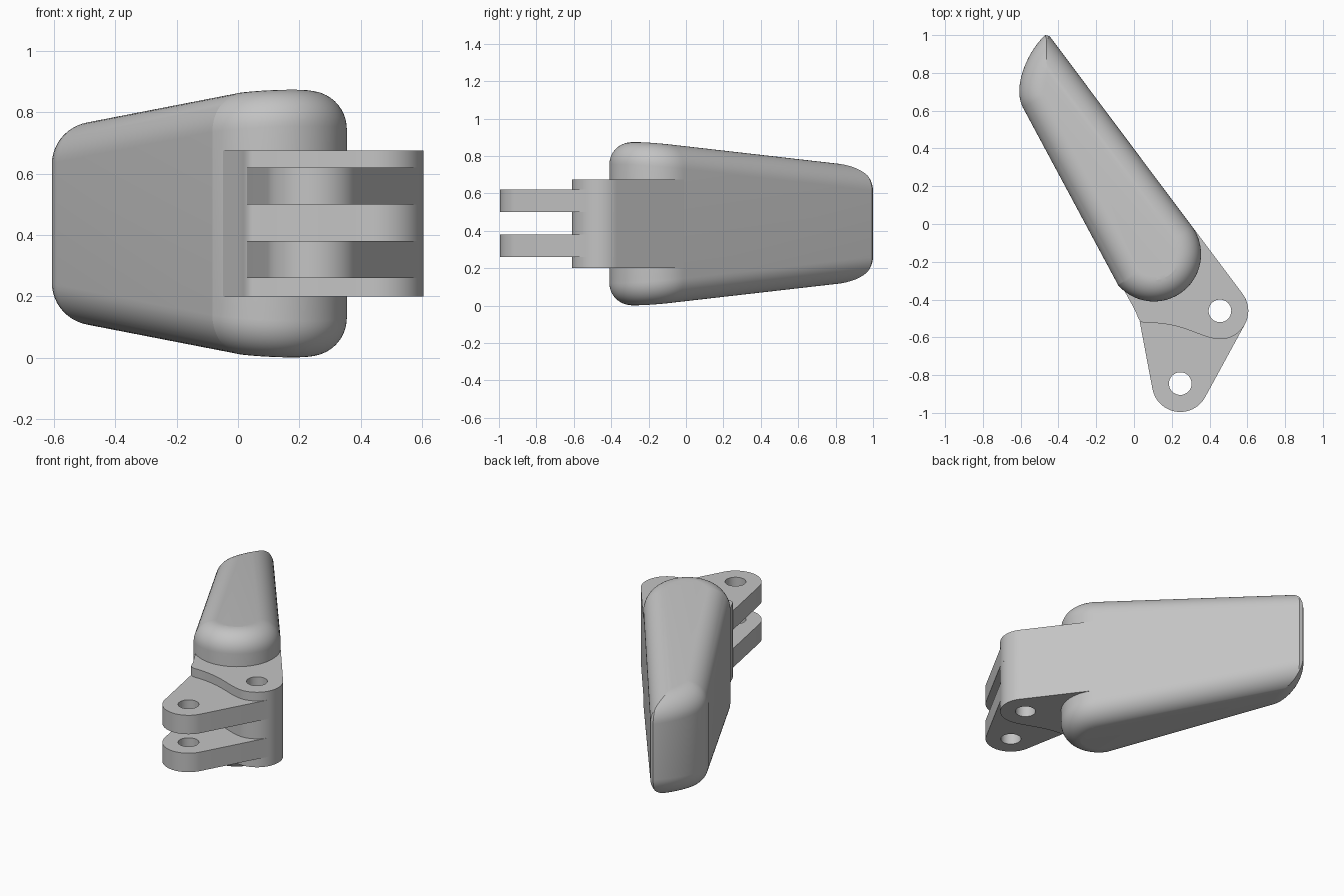
import bpy, bmesh
from math import sin, cos, pi, radians
from mathutils import Vector
from mathutils.geometry import interpolate_bezier

cube = bpy.data.objects.get("Cube")
if cube:
    bpy.data.objects.remove(cube, do_unlink=True)

grey = bpy.data.materials.new("plain grey")
grey.use_nodes = True
colour = (0.55, 0.55, 0.55, 1)
grey.diffuse_color = colour
grey.node_tree.nodes["Principled BSDF"].inputs["Base Color"].default_value = colour


def arc(centre, r, start, end, steps):
    angles = [radians(start + (end - start) * i / steps) for i in range(steps + 1)]
    return [Vector((centre[0] + r * cos(a), centre[1] + r * sin(a))) for a in angles]


def bezier(a, b, c, d, steps=14):
    return [Vector(p[:2]) for p in interpolate_bezier(
        Vector(a), Vector(b), Vector(c), Vector(d), steps)]


def make_object(name, bm, sharp):
    bmesh.ops.recalc_face_normals(bm, faces=bm.faces[:])
    mesh = bpy.data.meshes.new(name)
    bm.to_mesh(mesh)
    bm.free()
    mesh.materials.append(grey)
    obj = bpy.data.objects.new(name, mesh)
    bpy.context.collection.objects.link(obj)
    bpy.ops.object.select_all(action='DESELECT')
    obj.select_set(True)
    bpy.context.view_layer.objects.active = obj
    bpy.ops.object.shade_smooth_by_angle(angle=radians(sharp))
    return obj


def plate(name, outline, holes, z0, z1):
    """Flat plate with round holes."""
    bm = bmesh.new()
    for loop in [outline] + [arc(h, 0.06, 0, 348.75, 31) for h in holes]:
        verts = [bm.verts.new((p.x, p.y, z0)) for p in loop]
        for i, v in enumerate(verts):
            bm.edges.new((verts[i - 1], v))
    bmesh.ops.triangle_fill(bm, use_beauty=True, use_dissolve=False,
                            edges=bm.edges[:], normal=(0, 0, 1))
    ext = bmesh.ops.extrude_face_region(bm, geom=bm.faces[:])
    top = [g for g in ext["geom"] if isinstance(g, bmesh.types.BMVert)]
    bmesh.ops.translate(bm, verts=top, vec=(0, 0, z1 - z0))
    return make_object(name, bm, 25)


def inset(outline, d):
    """Inset a convex counter-clockwise outline by clipping with moved edges."""
    poly = outline
    for i, b in enumerate(outline):
        a = outline[i - 1]
        edge = (b - a).normalized()
        n = Vector((edge.y, -edge.x))
        dist = [n.dot(p - a) + d for p in poly]
        clipped = []
        for j, p in enumerate(poly):
            d0, d1 = dist[j - 1], dist[j]
            if (d0 > 1e-7) != (d1 > 1e-7):
                clipped.append(poly[j - 1].lerp(p, d0 / (d0 - d1)))
            if d1 <= 1e-7:
                clipped.append(p)
        poly = clipped
    return poly


MID = 0.4375
ROOT = Vector((0.105, -0.16))
PIN = (0.455, -0.46)
TIP = (0.245, -0.845)

# Paddle: tapered, fully rounded convex body
outline = arc(ROOT, 0.25, 221, 396.5, 44) + [Vector((-0.447, 0.995))]
outline += bezier((-0.47, 1.0), (-0.56, 0.92), (-0.645, 0.73), (-0.59, 0.62), 18)
axis = Vector((-0.52, 0.855)).normalized()
fillet = 0.13
steps = 12
bm = bmesh.new()
for k in range(steps + 1):
    t = k / steps * pi / 2
    for p in inset(outline, fillet * (1 - cos(t))):
        half = 0.425 - 0.092 * (p - ROOT).dot(axis) - fillet * (1 - sin(t))
        for side in (-1, 1):
            bm.verts.new((p.x, p.y, MID + side * half))
bmesh.ops.remove_doubles(bm, verts=bm.verts[:], dist=0.0005)
hull = bmesh.ops.convex_hull(bm, input=bm.verts[:])
loose = [v for v in bm.verts if not v.link_faces]
bmesh.ops.delete(bm, geom=loose, context='VERTS')
bmesh.ops.dissolve_limit(bm, angle_limit=radians(0.3),
                         verts=bm.verts[:], edges=bm.edges[:])
make_object("paddle", bm, 10.5)

# Hinge block: flush with the paddle flanks, wavy front edge
block = [Vector((-0.09, -0.283))]
block += bezier((0.002, -0.45), (0.025, -0.495), (0.02, -0.52), (0.06, -0.523), 8)
block += bezier((0.06, -0.523), (0.25, -0.52), (0.33, -0.59), (0.429, -0.6077))[1:-1]
block += arc(PIN, 0.15, 260, 396.5, 28)
block += [Vector((0.306, -0.011)), Vector((0.1, -0.05))]
plate("hinge_block", block, [PIN], 0.2, 0.675)

# Fork: two plates that carry the outer pivot
fork = [Vector((0.2, -0.3)), Vector((0.03, -0.515))]
fork += arc(TIP, 0.15, 191, 331, 28) + arc(PIN, 0.15, 331, 390, 12)
for name, z in (("lower_fork_plate", 0.26), ("upper_fork_plate", 0.5)):
    plate(name, fork, [TIP, PIN], z, z + 0.12)
